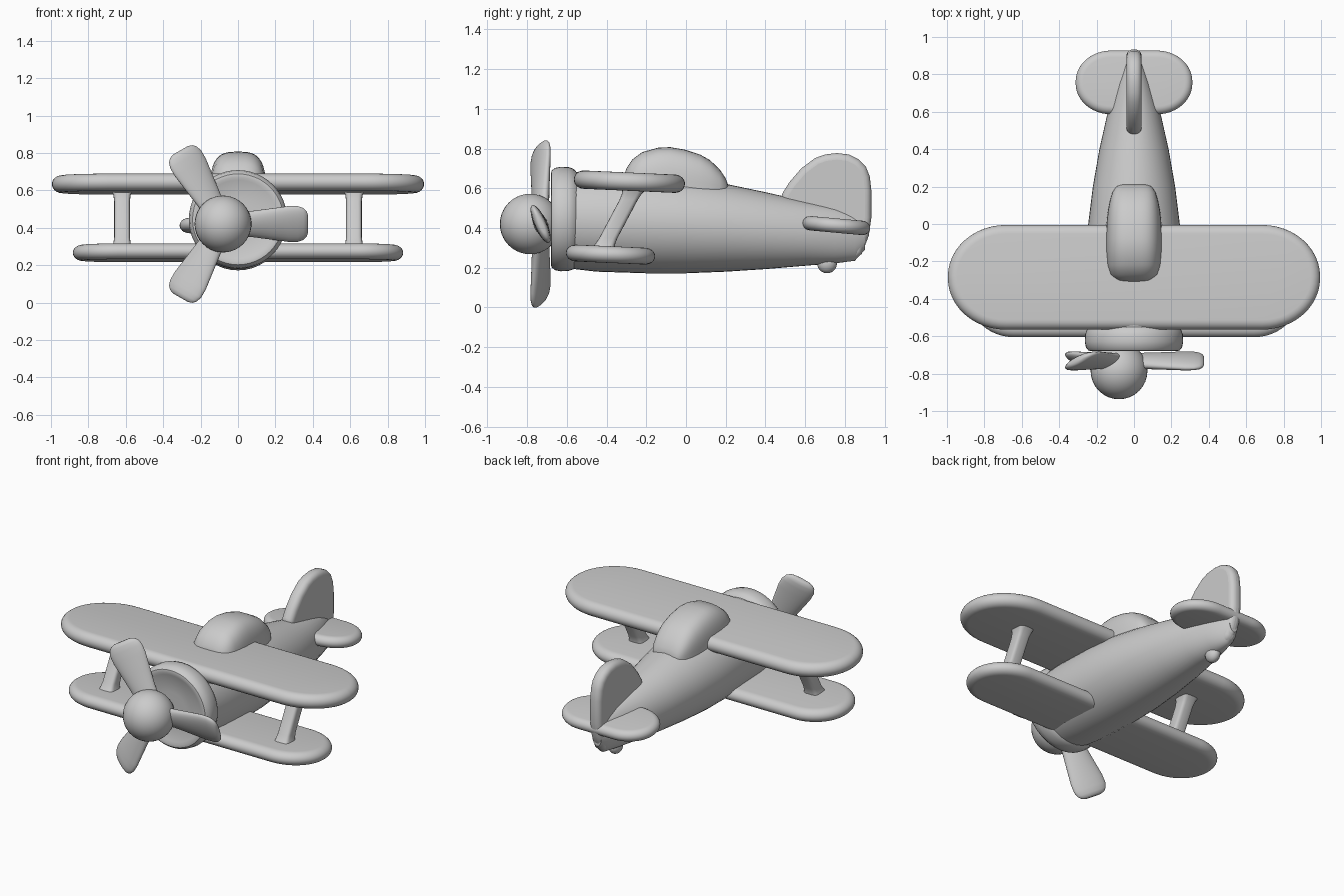
import bpy, bmesh, math
from mathutils import Matrix, Vector

if "Cube" in bpy.data.objects:
    bpy.data.objects.remove(bpy.data.objects["Cube"])

grey = bpy.data.materials.new("plain grey")
grey.diffuse_color = (0.6, 0.6, 0.6, 1)
grey.use_nodes = True
grey.node_tree.nodes["Principled BSDF"].inputs["Base Color"].default_value = grey.diffuse_color


def finish(name, bm, matrix=None, bevel=0.0, angle=40):
    """Turn a bmesh into a named, smoothly shaded object."""
    bmesh.ops.recalc_face_normals(bm, faces=bm.faces)
    if matrix:
        bm.transform(matrix)
    mesh = bpy.data.meshes.new(name)
    bm.to_mesh(mesh)
    bm.free()
    mesh.materials.append(grey)
    ob = bpy.data.objects.new(name, mesh)
    bpy.context.collection.objects.link(ob)
    bpy.ops.object.select_all(action='DESELECT')
    ob.select_set(True)
    bpy.context.view_layer.objects.active = ob
    bpy.ops.object.shade_smooth_by_angle(angle=math.radians(angle))
    if bevel:
        mod = ob.modifiers.new("round edges", 'BEVEL')
        mod.width, mod.segments = bevel, 5
        mod.limit_method, mod.angle_limit = 'ANGLE', math.radians(50)
        bpy.ops.object.modifier_move_to_index(modifier=mod.name, index=0)
    return ob


def skin(bm, rings):
    """Join equal rings of points and close both ends."""
    rows = [[bm.verts.new(p) for p in ring] for ring in rings]
    n = len(rows[0])
    for a, b in zip(rows, rows[1:]):
        for i in range(n):
            j = (i + 1) % n
            bm.faces.new((a[i], a[j], b[j], b[i]))
    bm.faces.new(rows[0])
    bm.faces.new(rows[-1])


def loft(name, sections, matrix=None, n=40, angle=40):
    """Ellipses along y: (y, half width, bottom z, top z)."""
    bm = bmesh.new()
    turns = [2 * math.pi * i / n for i in range(n)]
    skin(bm, [[(w * math.cos(t), y, (lo + hi) / 2 + (hi - lo) / 2 * math.sin(t))
               for t in turns] for y, w, lo, hi in sections])
    return finish(name, bm, matrix, angle=angle)


def slab(name, a, b, corner, half, edge, centre, tilt):
    """Flat wing with rounded plan corners and a soft rounded rim."""
    rx, ry = corner

    def ring(d, z):
        pts = []
        for q, (sx, sy) in enumerate(((1, 1), (-1, 1), (-1, -1), (1, -1))):
            for k in range(13):
                t = math.pi / 2 * (q + k / 12)
                pts.append((sx * (a - rx) + (rx - d) * math.cos(t),
                            sy * (b - ry) + (ry - d) * math.sin(t), z))
        return pts
    steps = [math.pi / 2 * k / 6 for k in range(7)]
    lower = [ring(edge * (1 - math.cos(t)), -half * math.sin(t)) for t in reversed(steps)]
    upper = [ring(edge * (1 - math.cos(t)), half * math.sin(t)) for t in steps[1:]]
    bm = bmesh.new()
    skin(bm, lower + upper)
    return finish(name, bm, Matrix.Translation(centre) @ Matrix.Rotation(tilt, 4, 'X'))


def plate(name, outline, half, bevel):
    """Side profile (y, z) extruded across x, with rounded rim."""
    bm = bmesh.new()
    skin(bm, [[(x, y, z) for y, z in outline] for x in (-half, half)])
    return finish(name, bm, bevel=bevel)


# fuselage
loft("fuselage", [(-0.62, 0.235, 0.20, 0.68), (-0.45, 0.25, 0.18, 0.685),
                  (-0.2, 0.252, 0.172, 0.675), (0.0, 0.245, 0.172, 0.655),
                  (0.2, 0.22, 0.18, 0.622), (0.4, 0.185, 0.193, 0.58),
                  (0.6, 0.14, 0.21, 0.535), (0.75, 0.095, 0.222, 0.505),
                  (0.85, 0.06, 0.235, 0.475), (0.9, 0.035, 0.29, 0.44)])

# engine cowling, with a shallow recessed face
cowl = [(-0.55, 0.235), (-0.565, 0.252), (-0.59, 0.261), (-0.63, 0.263), (-0.66, 0.257),
        (-0.677, 0.243), (-0.68, 0.225), (-0.672, 0.21), (-0.668, 0.1)]
loft("cowling", [(y, r, 0.445 - r, 0.445 + r) for y, r in cowl], n=48)

# wings and tailplane
slab("upper_wing", 0.995, 0.28, (0.31, 0.275), 0.046, 0.05, (0, -0.285, 0.633), -0.045)
slab("lower_wing", 0.883, 0.225, (0.24, 0.22), 0.042, 0.05, (0, -0.38, 0.266), -0.045)
slab("tailplane", 0.312, 0.171, (0.19, 0.165), 0.036, 0.04, (0, 0.757, 0.412), -0.09)

# tail fin
plate("tail_fin", [(0.47, 0.55), (0.52, 0.63), (0.58, 0.70), (0.65, 0.752), (0.70, 0.77),
                   (0.76, 0.777), (0.82, 0.77), (0.87, 0.745), (0.905, 0.71), (0.925, 0.66),
                   (0.933, 0.59), (0.933, 0.45), (0.92, 0.36), (0.885, 0.27), (0.85, 0.24),
                   (0.78, 0.25), (0.6, 0.4)], 0.04, 0.033)

# canopy: cross-sections narrowing to the rear
bm = bmesh.new()
rings = []
for y, w, top in ((-0.31, 0.08, 0.67), (-0.3, 0.105, 0.70), (-0.27, 0.133, 0.745),
                  (-0.22, 0.145, 0.782), (-0.14, 0.15, 0.804), (-0.08, 0.15, 0.807),
                  (0.0, 0.147, 0.793), (0.07, 0.14, 0.77), (0.12, 0.13, 0.742),
                  (0.17, 0.115, 0.695), (0.2, 0.095, 0.65), (0.212, 0.07, 0.615)):
    ring = []
    for k in range(25):
        c, s = math.cos(math.pi * k / 24), math.sin(math.pi * k / 24)
        ring.append((w * math.copysign(abs(c) ** 0.65, c), y, 0.58 + (top - 0.58) * abs(s) ** 0.65))
    rings.append(ring)
skin(bm, rings)
finish("canopy", bm, angle=60)

# wing struts, leaning back, flared where they meet the wings
for side, label in ((-1, "left"), (1, "right")):
    bm = bmesh.new()
    rings = []
    for t, g in ((0, 1.4), (0.1, 1.1), (0.2, 1), (0.8, 1), (0.9, 1.1), (1, 1.4)):
        y, z = -0.425 + 0.17 * t, 0.285 + 0.32 * t
        rings.append([(side * 0.62 + 0.042 * g * math.copysign(abs(math.cos(a)) ** 0.5, math.cos(a)),
                       y + 0.046 * g * math.copysign(abs(math.sin(a)) ** 0.5, math.sin(a)), z)
                      for a in [2 * math.pi * i / 24 for i in range(24)]])
    skin(bm, rings)
    finish(label + "_strut", bm)

# propeller hub
hub = Vector((-0.08, -0.785, 0.42))
bm = bmesh.new()
bmesh.ops.create_uvsphere(bm, u_segments=32, v_segments=20, radius=0.152)
finish("propeller_hub", bm, Matrix.Translation(hub))

# three pitched propeller blades
p = math.radians(24)
pitch = Matrix(((0, 1, 0, 0), (-math.sin(p), 0, math.cos(p), 0),
                (math.cos(p), 0, math.sin(p), 0), (0, 0, 0, 1)))
blade = [(0.05, 0.068, 0.036), (0.15, 0.074, 0.035), (0.25, 0.089, 0.033), (0.35, 0.104, 0.031),
         (0.4, 0.104, 0.029), (0.43, 0.093, 0.026), (0.447, 0.075, 0.02), (0.455, 0.05, 0.01)]
for i in range(3):
    place = (Matrix.Translation(hub + Vector((0, 0.053, 0)))
             @ Matrix.Rotation(math.radians(120 * i), 4, 'Y') @ pitch)
    loft(f"propeller_blade_{i + 1}", [(y, w, -h, h) for y, w, h in blade], place, n=28, angle=60)

# tail skid knob
bm = bmesh.new()
bmesh.ops.create_uvsphere(bm, u_segments=20, v_segments=12, radius=0.05)
finish("tail_skid", bm, Matrix.Translation((0, 0.71, 0.222)) @ Matrix.Diagonal((0.8, 1, 1, 1)))

# cowl shaft joining the hub to the engine
loft("propeller_shaft", [(-0.75, 0.07, 0.35, 0.49), (-0.66, 0.07, 0.35, 0.49)],
     Matrix.Translation((-0.08, 0, 0)), n=24)
